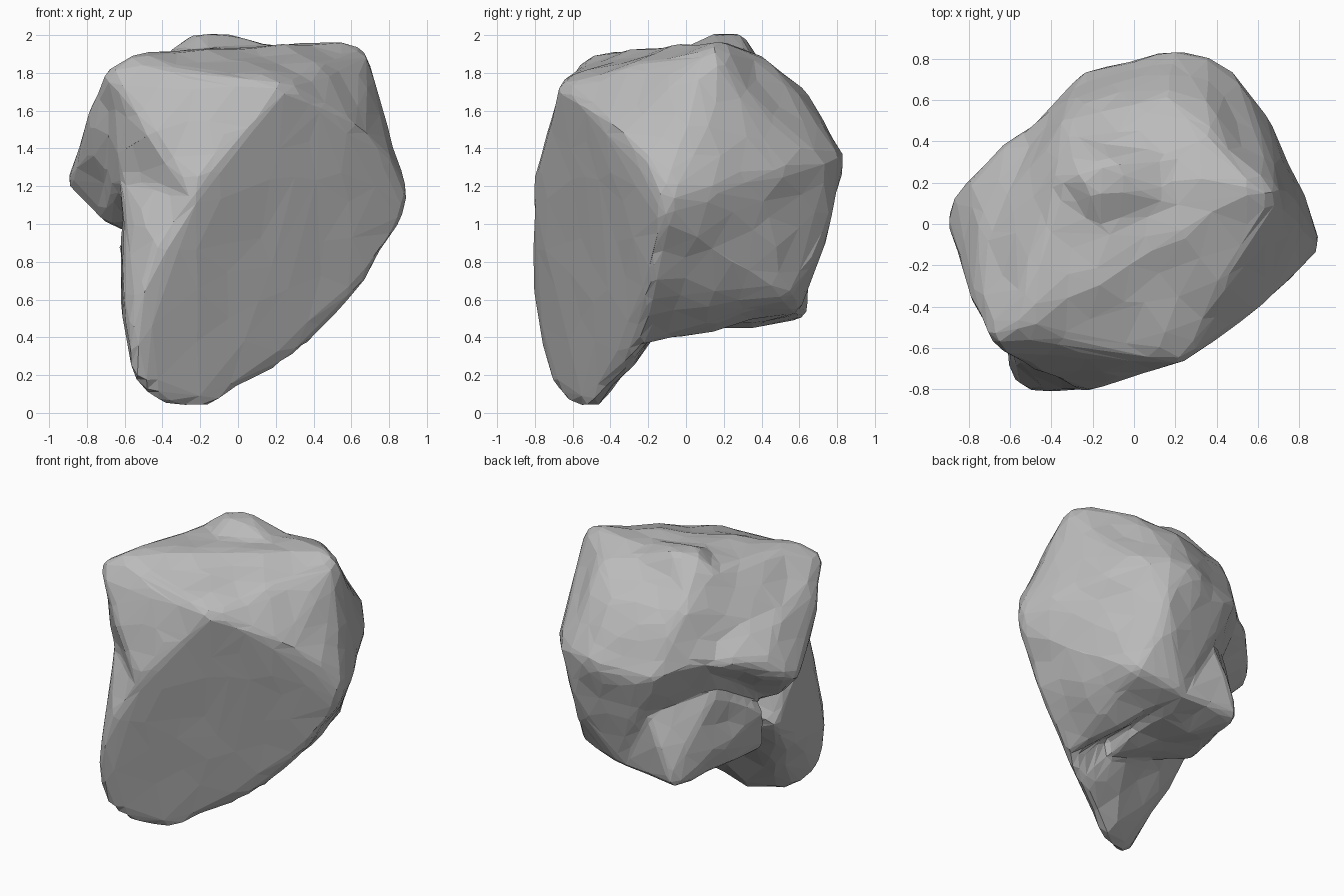
import bpy, bmesh
from mathutils import Vector, noise
from mathutils.bvhtree import BVHTree

cube = bpy.data.objects.get("Cube")
if cube:
    bpy.data.objects.remove(cube, do_unlink=True)

stone = bpy.data.materials.new("stone_grey")
stone.use_nodes = True
GREY = (0.5, 0.5, 0.5, 1)
stone.diffuse_color = GREY
stone.node_tree.nodes["Principled BSDF"].inputs["Base Color"].default_value = GREY

# Rim of the flat cleaved face: upper arc, right side, then toe and left side
rim_top = [(-.24, -.82, 1.15), (0, -.74, 1.45), (.25, -.67, 1.74), (.46, -.53, 1.63),
           (.67, -.35, 1.49), (.83, -.2, 1.3), (.91, -.12, 1.16)]
rim_right = [(.89, -.12, 1.02), (.69, -.18, .73), (.52, -.21, .52), (.36, -.26, .35)]
rim_toe = [(0, -.42, .1), (-.22, -.53, -.04), (-.39, -.61, -.03), (-.56, -.74, .15),
           (-.6, -.78, .33), (-.52, -.81, .6), (-.43, -.83, .87)]

# Crown: front corner, ridge and right corner
crown = [(-.7, -.57, 1.82), (-.58, -.5, 1.89), (-.62, -.64, 1.7), (-.02, -.21, 1.93),
         (.57, .18, 1.97), (.68, .14, 1.92), (.71, .2, 1.76), (-.3, .3, 1.93),
         (.38, .42, 1.88), (.15, .62, 1.71), (-.32, .5, 1.72), (-.7, -.05, 1.62)]

# Girth and underside at the back
back = [(.89, -.03, 1.16), (.82, .12, 1.22), (.72, .38, 1.25), (.49, .73, 1.33),
        (.36, .82, 1.36), (.2, .84, 1.36), (-.12, .77, 1.25), (-.28, .73, 1.3),
        (-.52, .45, 1.4), (.36, .79, 1.05), (.42, .56, .62), (.1, .6, .53),
        (-.72, -.1, 1.05), (-.62, -.53, 1.25)]

# Back of the foot, up to the waist
heel = [(-.61, -.6, .45), (-.47, -.35, .45), (-.1, -.2, .37), (.2, -.26, .24),
        (-.62, -.52, 1.25), (-.62, -.1, .75), (.1, 0, .9)]

spur = [(-.35, .64, .49), (-.33, .66, .57), (.1, .6, .53), (-.15, .64, .97),
        (-.42, .25, .56), (-.56, -.12, .58), (-.66, 0, .9), (-.47, .34, 1.12),
        (.1, -.2, .4), (.1, .2, 1)]

side_knob = [(-.92, -.01, 1.2), (-.92, .08, 1.2), (-.87, .13, 1.29), (-.79, .2, 1.4),
             (-.74, .02, 1.57), (-.67, .36, 1.38), (-.51, .47, 1.35), (-.74, -.4, 1.4),
             (-.7, -.57, 1.82), (-.7, -.05, 1), (-.3, .4, 1.65), (-.3, .3, 1.2)]

top_knob = [(-.22, .14, 2.01), (-.08, .18, 2.01), (-.12, .3, 2.01), (-.27, .24, 2.0),
            (-.42, .2, 1.87), (-.15, -.1, 1.88), (.25, .1, 1.95), (.2, .35, 1.92),
            (-.3, .42, 1.8)]


def add_hull(bm, points):
    """Wrap a convex chunk around a few corner points."""
    verts = [bm.verts.new(p) for p in points]
    bmesh.ops.convex_hull(bm, input=verts)


# Overlapping chunks that together outline the boulder
chunks = bmesh.new()
body = rim_top + rim_right + crown + back
foot = rim_top[:1] + rim_right + rim_toe + heel
for points in (body, foot, spur, side_knob, top_knob):
    add_hull(chunks, points)
outline = BVHTree.FromBMesh(chunks, epsilon=0.00001)
chunks.free()

# Shrink a fine ball onto the outline as one closed skin
core = Vector((0, 0, 1.1))
skin = bmesh.new()
bmesh.ops.create_icosphere(skin, subdivisions=6, radius=3)
for v in skin.verts:
    hit = outline.ray_cast(core + v.co, -v.co.normalized())[0]
    v.co = hit or core + v.co.normalized()

# Wear down the corners
for _ in range(3):
    bmesh.ops.smooth_vert(skin, verts=skin.verts, factor=0.5,
                          use_axis_x=True, use_axis_y=True, use_axis_z=True)

# Uneven weathering, gentler on the cleaved face
skin.normal_update()
cleft_normal = Vector((.86, -1.34, -.35)).normalized()
for v in skin.verts:
    strength = 0.006 if v.normal.dot(cleft_normal) > 0.9 else 0.02
    v.co += v.normal * strength * noise.noise(v.co * 4)

mesh = bpy.data.meshes.new("boulder")
skin.to_mesh(mesh)
skin.free()
mesh.materials.append(stone)
boulder = bpy.data.objects.new("boulder", mesh)
bpy.context.collection.objects.link(boulder)

# Chipped, irregular flat facets
chips = boulder.modifiers.new("chips", 'DECIMATE')
chips.ratio = 0.065
